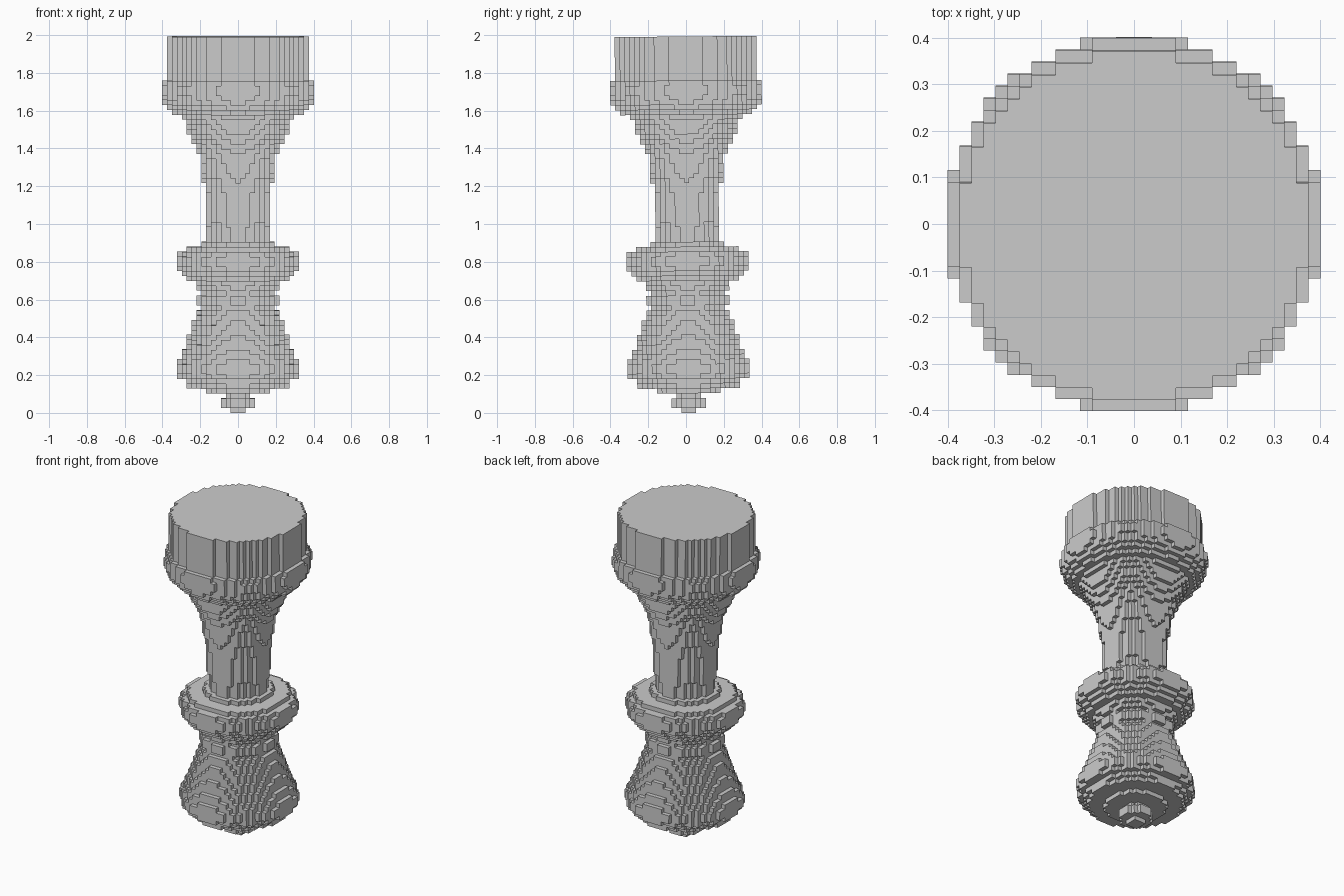
import bpy, bmesh
from mathutils import Matrix

if "Cube" in bpy.data.objects:
    bpy.data.objects.remove(bpy.data.objects["Cube"])

S = 0.02588          # block size
TILT = 0.009         # the whole turning leans slightly towards the front
LAYERS = 77

# Turned profile: (layer, radius in blocks), interpolated in between
PROFILE = [(0, 1.5), (1, 3.3), (2, 3.3), (3, 2.3), (4, 6.5), (5, 10.2), (6, 10.9),
           (7, 12.2), (8, 12.65), (9, 12.65), (10, 12.2), (11, 11.8), (12, 11.2),
           (13, 10.9), (15, 10.1), (16, 9.8), (18, 9.1), (19, 8.8), (20, 8.3),
           (21, 7.7), (22, 8.1), (23, 8.2), (24, 7.6), (25, 8.1), (26, 8.7),
           (27, 10.4), (28, 11.4), (29, 12.2), (30, 12.65), (31, 12.65), (32, 12.2),
           (33, 10.9), (34, 7.6), (35, 6.2), (46, 6.8), (47, 7.05), (52, 7.9),
           (53, 8.1), (54, 8.6), (55, 9.2), (56, 9.7), (57, 10.2), (58, 10.6),
           (59, 10.95), (60, 11.6), (61, 13.1), (62, 14.3), (63, 15.1), (64, 15.5),
           (65, 15.65), (66, 15.65), (67, 15.3), (68, 14.45), (76, 14.45)]

# Named parts as layer ranges
PARTS = {"foot_peg": (0, 4), "flared_base": (4, 26), "middle_collar": (26, 35),
         "slender_stem": (35, 60), "round_head": (60, LAYERS)}

DIRS = [(1, 0, 0), (-1, 0, 0), (0, 1, 0), (0, -1, 0), (0, 0, 1), (0, 0, -1)]


def radius(k):
    for (a, ra), (b, rb) in zip(PROFILE, PROFILE[1:]):
        if a <= k <= b:
            return ra + (rb - ra) * (k - a) / (b - a)
    return 0.0


RADII = [radius(k) for k in range(LAYERS)]


def filled(i, j, k):
    return 0 <= k < LAYERS and i * i + j * j <= RADII[k] ** 2


def face_corners(cell, d):
    axis = next(n for n in range(3) if d[n])
    u, v = (axis + 1) % 3, (axis + 2) % 3
    quad = [(0, 0), (1, 0), (1, 1), (0, 1)]
    if d[axis] < 0:
        quad.reverse()
    for a, b in quad:
        p = list(cell)
        p[axis] += d[axis] > 0
        p[u] += a
        p[v] += b
        yield tuple(p)


def build_part(name, start, end):
    bm = bmesh.new()
    verts = {}

    def vert(p):
        if p not in verts:
            verts[p] = bm.verts.new(((p[0] - .5) * S, (p[1] - .5) * S, p[2] * S))
        return verts[p]

    # Only the exposed block faces are made
    for k in range(start, end):
        for i in range(-16, 17):
            for j in range(-16, 17):
                if not filled(i, j, k):
                    continue
                for d in DIRS:
                    if not filled(i + d[0], j + d[1], k + d[2]):
                        bm.faces.new([vert(p) for p in face_corners((i, j, k), d)])
    lean = Matrix.Translation((0, 0.015, 0)) @ Matrix.Rotation(TILT, 4, 'X')
    bm.transform(lean)
    mesh = bpy.data.meshes.new(name)
    bm.to_mesh(mesh)
    bm.free()
    bpy.context.collection.objects.link(bpy.data.objects.new(name, mesh))


for part, (first, last) in PARTS.items():
    build_part(part, first, last)
